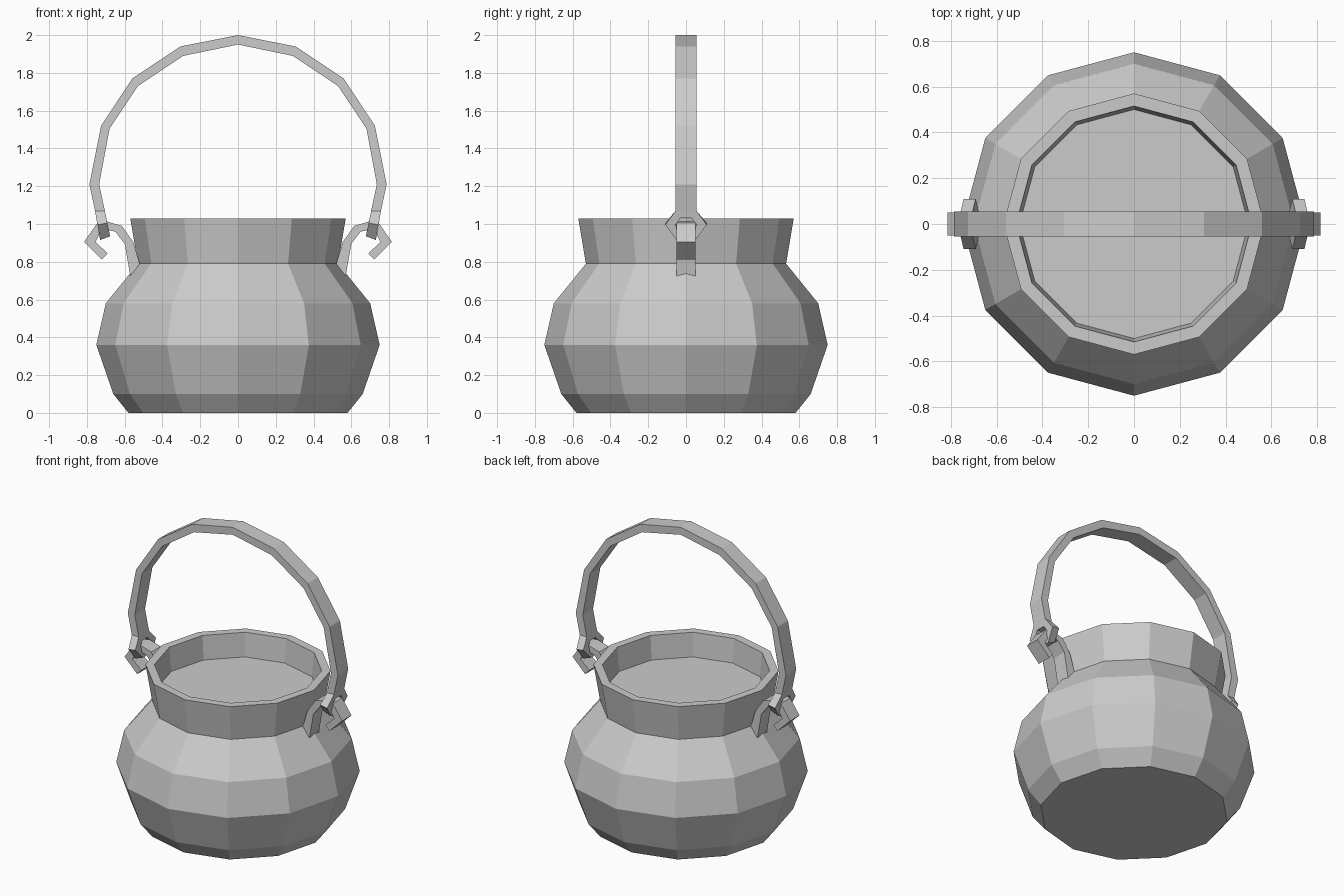
import bpy, bmesh
from math import sin, cos, pi

if "Cube" in bpy.data.objects:
    bpy.data.objects.remove(bpy.data.objects["Cube"])


def finish(name, bm, mirror=False):
    bmesh.ops.recalc_face_normals(bm, faces=bm.faces)
    mesh = bpy.data.meshes.new(name)
    bm.to_mesh(mesh)
    bm.free()
    obj = bpy.data.objects.new(name, mesh)
    bpy.context.collection.objects.link(obj)
    if mirror:
        obj.modifiers.new("mirror", 'MIRROR').use_axis[0] = True
    return obj


def lathe(name, profile, sides=12):
    bm = bmesh.new()
    rings = [[bm.verts.new((r * cos(2 * pi * i / sides), r * sin(2 * pi * i / sides), z))
              for i in range(sides)] for r, z in profile]
    for a, b in zip(rings, rings[1:]):
        for i in range(sides):
            j = (i + 1) % sides
            bm.faces.new((a[i], a[j], b[j], b[i]))
    bm.faces.new(rings[0])
    bm.faces.new(rings[-1])
    return finish(name, bm)


def ribbon(name, outer, inner, half, cap_start=True):
    # Strip bounded by two side-view outlines, extruded along y
    bm = bmesh.new()
    rings = [[bm.verts.new((x, y, z)) for (x, z), y in
              ((o, -half), (o, half), (i, half), (i, -half))]
             for o, i in zip(outer, inner)]
    for a, b in zip(rings, rings[1:]):
        for k in range(4):
            m = (k + 1) % 4
            bm.faces.new((a[k], a[m], b[m], b[k]))
    if cap_start:
        bm.faces.new(rings[0])
    bm.faces.new(rings[-1])
    return finish(name, bm, mirror=True)


# Pot: outside wall, rim, inside wall and flat contents surface
lathe("pot", [(0.58, 0), (0.66, 0.10), (0.75, 0.36), (0.70, 0.58), (0.53, 0.79),
              (0.57, 1.03), (0.515, 1.03), (0.50, 0.87)])

# Arched carrying handle
ribbon("handle",
       [(0, 2.0), (0.305, 1.94), (0.56, 1.77), (0.725, 1.52), (0.787, 1.21), (0.757, 1.07)],
       [(0, 1.95), (0.29, 1.89), (0.53, 1.73), (0.68, 1.505), (0.735, 1.21), (0.705, 1.07)],
       0.055, cap_start=False)

# Hooks on the pot neck
ribbon("hook",
       [(0.52, 0.79), (0.555, 0.905), (0.615, 0.99), (0.70, 1.015), (0.745, 1.005),
        (0.815, 0.905), (0.72, 0.812)],
       [(0.57, 0.725), (0.60, 0.895), (0.65, 0.96), (0.70, 0.97), (0.725, 0.96),
        (0.755, 0.905), (0.69, 0.845)], 0.05)

# Six-sided eyes at the handle ends, hanging on the hooks
rim = [(0, -0.055), (0, 0.055), (0.48, 0.11), (1, 0.05), (1, -0.05), (0.48, -0.11)]
hole = [(0.25, -0.03), (0.25, 0.03), (0.48, 0.056), (0.78, 0.03), (0.78, -0.03), (0.48, -0.056)]
bm = bmesh.new()


def eye_loop(points, x0, z0, x1, z1):
    return [bm.verts.new((x0 + (x1 - x0) * t, y, z0 + (z1 - z0) * t)) for t, y in points]


out_side = (0.757, 1.07, 0.73, 0.915)
in_side = (0.705, 1.07, 0.677, 0.935)
loops = [eye_loop(rim, *out_side), eye_loop(rim, *in_side),
         eye_loop(hole, *in_side), eye_loop(hole, *out_side)]
for a, b in zip(loops, loops[1:] + loops[:1]):
    for i in range(6):
        j = (i + 1) % 6
        bm.faces.new((a[i], a[j], b[j], b[i]))
finish("handle_eye", bm, mirror=True)
